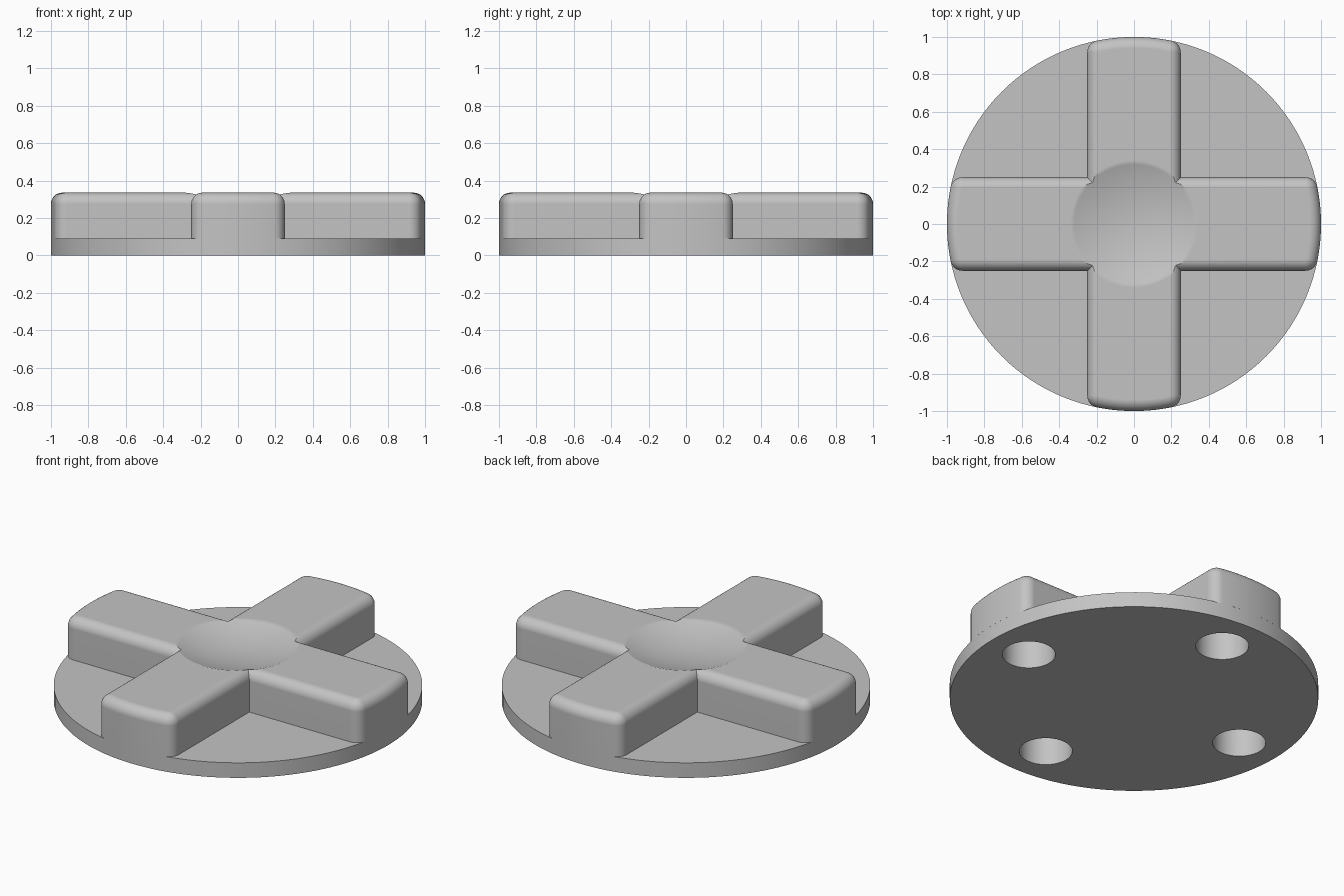
import bpy
import bmesh
from math import sin, cos, pi, sqrt, atan2, radians
from mathutils import Matrix

cube = bpy.data.objects.get("Cube")
if cube:
    bpy.data.objects.remove(cube, do_unlink=True)

RADIUS, BASE_H, TOP = 1.0, 0.09, 0.335
HALF_W, CORNER, FILLET = 0.25, 0.065, 0.06
DISH_R, DISH_D = 0.34, 0.06
HOLE_R, HOLE_POS, HOLE_DEPTH = 0.144, 0.745, 0.22

grey = bpy.data.materials.new("plain grey")
grey.use_nodes = True
colour = (0.55, 0.55, 0.55, 1)
grey.diffuse_color = colour
grey.node_tree.nodes["Principled BSDF"].inputs["Base Color"].default_value = colour


def make_object(name, bm):
    bmesh.ops.recalc_face_normals(bm, faces=bm.faces)
    mesh = bpy.data.meshes.new(name)
    bm.to_mesh(mesh)
    bm.free()
    mesh.materials.append(grey)
    obj = bpy.data.objects.new(name, mesh)
    bpy.context.collection.objects.link(obj)
    return obj


def cylinder(bm, radius, z0, z1, x=0, y=0, segments=48):
    bmesh.ops.create_cone(bm, cap_ends=True, segments=segments, radius1=radius,
                          radius2=radius, depth=z1 - z0,
                          matrix=Matrix.Translation((x, y, (z0 + z1) / 2)))


def cross_outline(offset):
    """Cross with rounded arm ends, shrunk inwards by an offset."""
    cx = HALF_W - CORNER
    cy = sqrt((RADIUS - CORNER) ** 2 - cx ** 2)
    lean = atan2(cy, cx)
    r = CORNER - offset
    half = [(cx + r * cos(lean * i / 8), cy + r * sin(lean * i / 8))
            for i in range(9)]
    for i in range(1, 9):
        a = lean + (pi / 2 - lean) * i / 8
        half.append(((RADIUS - offset) * cos(a), (RADIUS - offset) * sin(a)))
    w = HALF_W - offset
    arm = [(w, w)] + half + [(-x, y) for x, y in reversed(half[:-1])]
    points = []
    for _ in range(4):
        points += arm
        arm = [(-y, x) for x, y in arm]
    return points


def loft_cross():
    """Straight walls followed by a rounded top edge."""
    layers = [(0, BASE_H)]
    for i in range(9):
        a = pi / 2 * i / 8
        layers.append((FILLET * (1 - cos(a)), TOP - FILLET * (1 - sin(a))))
    bm = bmesh.new()
    rings = [[bm.verts.new((x, y, z)) for x, y in cross_outline(o)]
             for o, z in layers]
    for low, high in zip(rings, rings[1:]):
        for i in range(len(low)):
            j = (i + 1) % len(low)
            bm.faces.new((low[i], low[j], high[j], high[i]))
    bm.faces.new(rings[0][::-1])
    bm.faces.new(rings[-1])
    return make_object("cross_grip", bm)


def cut(obj, cutter):
    mod = obj.modifiers.new("cut", 'BOOLEAN')
    mod.operation, mod.solver, mod.object = 'DIFFERENCE', 'EXACT', cutter
    bpy.context.view_layer.objects.active = obj
    bpy.ops.object.modifier_apply(modifier=mod.name)


# Round base plate and raised cross
bm = bmesh.new()
cylinder(bm, RADIUS, 0, BASE_H, segments=128)
base = make_object("base_disc", bm)
cross = loft_cross()

# Shallow round dish in the middle of the cross
sphere_r = (DISH_R ** 2 + DISH_D ** 2) / (2 * DISH_D)
bm = bmesh.new()
bmesh.ops.create_uvsphere(bm, u_segments=64, v_segments=96, radius=sphere_r,
                          matrix=Matrix.Translation((0, 0, TOP - DISH_D + sphere_r)))
dish_cutter = make_object("dish_cutter", bm)

# Blind holes under the four arms
bm = bmesh.new()
for k in range(4):
    a = k * pi / 2
    cylinder(bm, HOLE_R, -0.1, HOLE_DEPTH, HOLE_POS * cos(a), HOLE_POS * sin(a))
hole_cutter = make_object("hole_cutter", bm)

cut(cross, dish_cutter)
for part in (base, cross):
    cut(part, hole_cutter)
for helper in (dish_cutter, hole_cutter):
    bpy.data.objects.remove(helper, do_unlink=True)

# Smooth curved faces, keep flat faces flat
for part in (base, cross):
    bpy.ops.object.select_all(action='DESELECT')
    part.select_set(True)
    bpy.context.view_layer.objects.active = part
    bpy.ops.object.shade_smooth_by_angle(angle=radians(30))
    weighted = part.modifiers.new("flat_normals", 'WEIGHTED_NORMAL')
    weighted.keep_sharp = True
